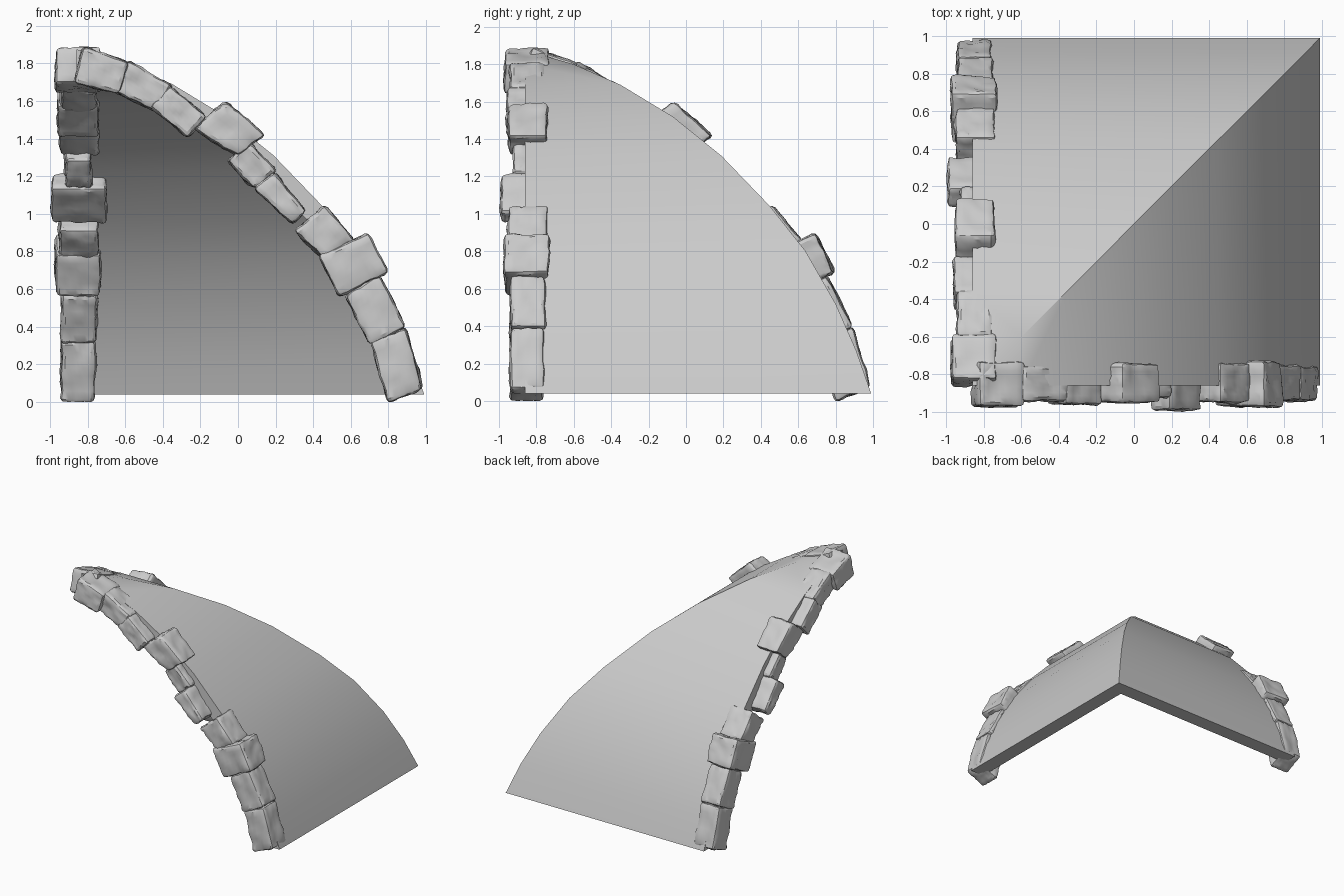
import bpy, bmesh
from mathutils import Vector, noise

if "Cube" in bpy.data.objects:
    bpy.data.objects.remove(bpy.data.objects["Cube"])

EDGE = -0.86


def finish(bm, name, angle):
    bmesh.ops.recalc_face_normals(bm, faces=bm.faces)
    mesh = bpy.data.meshes.new(name)
    bm.to_mesh(mesh)
    bm.free()
    ob = bpy.data.objects.new(name, mesh)
    bpy.context.collection.objects.link(ob)
    bpy.ops.object.select_all(action='DESELECT')
    ob.select_set(True)
    bpy.context.view_layer.objects.active = ob
    bpy.ops.object.shade_smooth_by_angle(angle=angle)
    return ob


# Vault shell: two curved sheets mitred along the diagonal
outer = [(EDGE, 1.875), (-0.6, 1.80), (-0.35, 1.69), (-0.07, 1.52), (0.19, 1.31),
         (0.45, 1.04), (0.64, 0.80), (0.80, 0.52), (0.91, 0.27), (0.99, 0.04)]
inner = [(EDGE, 1.76), (-0.63, 1.70), (-0.395, 1.59), (-0.13, 1.43), (0.12, 1.23),
         (0.365, 0.97), (0.545, 0.745), (0.695, 0.475), (0.80, 0.24), (0.865, 0.04)]

bm = bmesh.new()


def rows(profile):
    tip = bm.verts.new((EDGE, EDGE, profile[0][1]))
    out = [(tip, tip, tip)]
    for a, z in profile[1:]:
        out.append(tuple(bm.verts.new(p) for p in ((a, EDGE, z), (a, a, z), (EDGE, a, z))))
    return out


def face(*vs):
    bm.faces.new(list(dict.fromkeys(vs)))


top, under = rows(outer), rows(inner)
for i in range(len(top) - 1):
    for sheet in (top, under):
        for k in (0, 1):
            face(sheet[i][k], sheet[i][k + 1], sheet[i + 1][k + 1], sheet[i + 1][k])
    for k in (0, 2):
        face(top[i][k], top[i + 1][k], under[i + 1][k], under[i][k])
for k in (0, 1):
    face(top[-1][k], top[-1][k + 1], under[-1][k + 1], under[-1][k])
finish(bm, "vault_shell", 0.5)


# Rough stone: front outline of four corners, pushed through a depth range
def stone(name, corners, depth, seed, mirrored):
    bm = bmesh.new()
    cx = sum(c[0] for c in corners) / 4
    cz = sum(c[1] for c in corners) / 4
    rings = [[bm.verts.new((cx + (x - cx) * 1.03, y, cz + (z - cz) * 1.03))
              for x, z in corners] for y in depth]
    bm.faces.new(rings[0])
    bm.faces.new(rings[1][::-1])
    for i in range(4):
        j = (i + 1) % 4
        bm.faces.new((rings[0][i], rings[1][i], rings[1][j], rings[0][j]))
    bmesh.ops.recalc_face_normals(bm, faces=bm.faces)
    bmesh.ops.bevel(bm, geom=bm.edges[:], offset=0.022, segments=2,
                    affect='EDGES', profile=0.5)
    long_edges = [e for e in bm.edges if e.calc_length() > 0.05]
    bmesh.ops.subdivide_edges(bm, edges=long_edges, cuts=6, use_grid_fill=True)
    bm.normal_update()
    # broad dents plus fine chips
    moves = []
    for v in bm.verts:
        p = v.co + Vector((seed * 0.83, seed * 0.37, 0))
        moves.append(v.normal * (noise.noise(p * 9) * 0.013 + noise.noise(p * 28) * 0.008))
    for v, m in zip(bm.verts, moves):
        v.co += m
        v.co.z = max(v.co.z, 0.0)
        if mirrored:
            v.co.x, v.co.y = v.co.y, v.co.x
    finish(bm, name, 0.5)


# Arch stones, bottom to crown: x, z corners and y range
stones = [
    ([(0.80, 0.00), (0.985, 0.07), (0.89, 0.39), (0.71, 0.32)], (-0.94, -0.76)),
    ([(0.70, 0.31), (0.89, 0.40), (0.75, 0.67), (0.57, 0.56)], (-0.94, -0.75)),
    ([(0.54, 0.56), (0.79, 0.69), (0.69, 0.89), (0.43, 0.78)], (-0.97, -0.73)),
    ([(0.46, 0.76), (0.62, 0.86), (0.46, 1.04), (0.30, 0.91)], (-0.95, -0.74)),
    ([(0.29, 0.95), (0.36, 1.02), (0.19, 1.22), (0.09, 1.13)], (-0.99, -0.70)),
    ([(0.09, 1.13), (0.20, 1.23), (0.05, 1.38), (-0.06, 1.28)], (-0.92, -0.78)),
    ([(0.00, 1.31), (0.14, 1.42), (-0.06, 1.59), (-0.24, 1.46)], (-0.95, -0.74)),
    ([(-0.27, 1.41), (-0.17, 1.52), (-0.36, 1.68), (-0.46, 1.57)], (-0.96, -0.74)),
    ([(-0.42, 1.54), (-0.35, 1.68), (-0.59, 1.81), (-0.66, 1.65)], (-0.94, -0.75)),
    ([(-0.64, 1.64), (-0.58, 1.80), (-0.82, 1.89), (-0.87, 1.70)], (-0.97, -0.73)),
]
for mirrored, side in ((False, "front"), (True, "left")):
    for n, (corners, depth) in enumerate(stones, 1):
        stone(f"{side}_arch_stone_{n}", corners, depth, n, mirrored)
